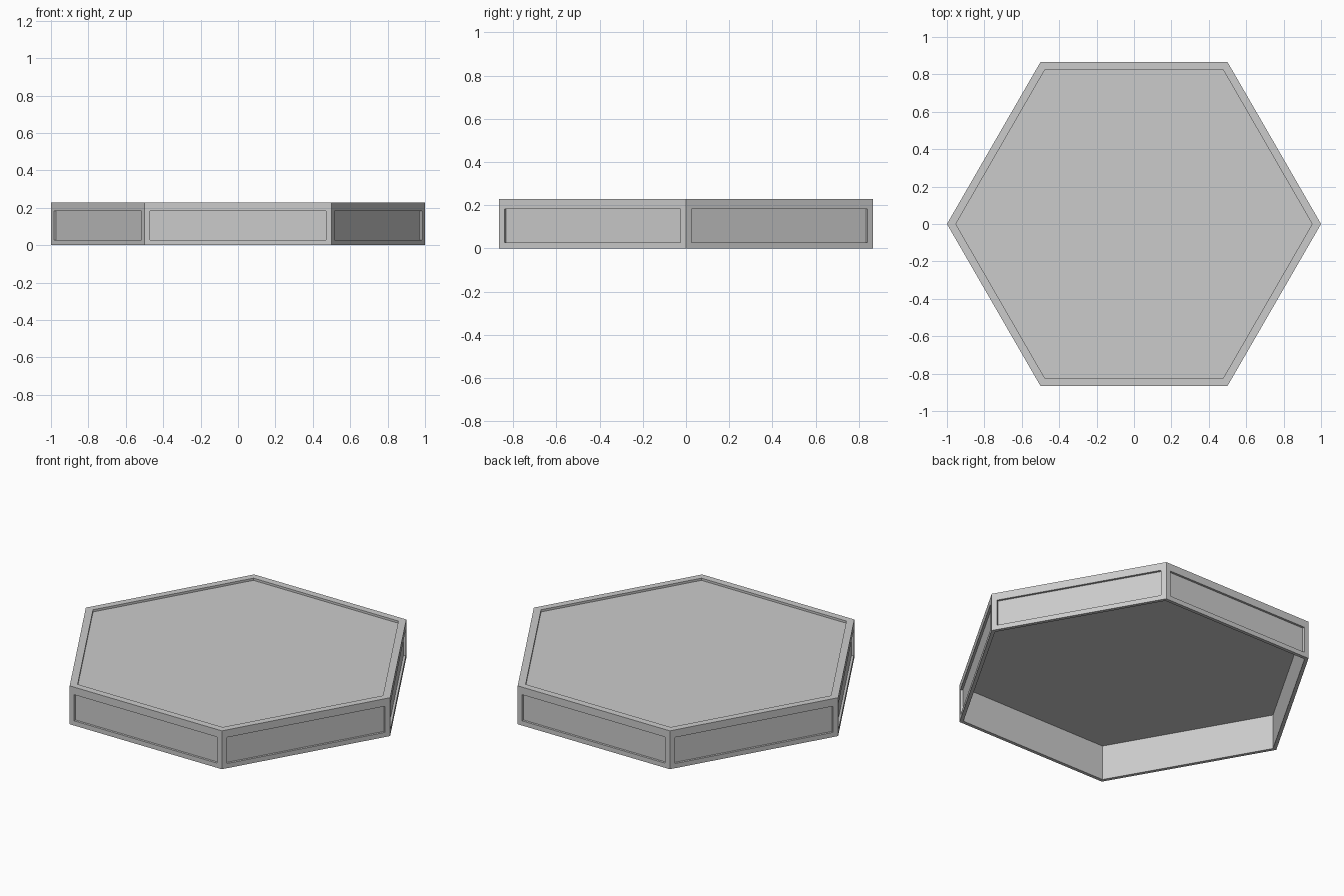
import bpy, bmesh, math
from mathutils import Vector

if "Cube" in bpy.data.objects:
    bpy.data.objects.remove(bpy.data.objects["Cube"])

H = 0.228                 # total height
WALL = 0.02               # shell thickness
DEPTH = 0.013             # depth of the recessed panels
RIM = 0.041               # width of the top border
PZ0, PZ1 = 0.028, 0.183   # side panel bottom and top
SIDE = 0.03               # side panel margin at the corners
C30 = math.cos(math.pi / 6)

bm = bmesh.new()


def hexagon(inset, z):
    r = 1 - inset / C30
    return [bm.verts.new((r * math.cos(i * math.pi / 3), r * math.sin(i * math.pi / 3), z))
            for i in range(6)]


def bridge(a, b):
    n = len(a)
    for i in range(n):
        j = (i + 1) % n
        bm.faces.new((a[i], a[j], b[j], b[i]))


# Top: border ring stepping down to the recessed panel
low, top = hexagon(0, 0), hexagon(0, H)
rim, floor = hexagon(RIM, H), hexagon(RIM, H - DEPTH)
bridge(top, rim)
bridge(rim, floor)
bm.faces.new(floor)

# Underside: thin bottom rim and hollow interior
inner_low, inner_top = hexagon(WALL, 0), hexagon(WALL, H - WALL)
bridge(inner_low, low)
bridge(inner_top, inner_low)
bm.faces.new(inner_top)

# Sides: framed panel recessed into each wall
for i in range(6):
    j = (i + 1) % 6
    a, b = low[i].co.copy(), low[j].co.copy()
    along = (b - a).normalized()
    inward = -((a + b) / 2).normalized() * DEPTH
    pts = [(a + along * SIDE, PZ0), (b - along * SIDE, PZ0),
           (b - along * SIDE, PZ1), (a + along * SIDE, PZ1)]
    frame = [bm.verts.new(p + Vector((0, 0, z))) for p, z in pts]
    panel = [bm.verts.new(v.co + inward) for v in frame]
    bridge([low[i], low[j], top[j], top[i]], frame)
    bridge(frame, panel)
    bm.faces.new(panel)

bmesh.ops.recalc_face_normals(bm, faces=bm.faces[:])
mesh = bpy.data.meshes.new("hexagonal_platform")
bm.to_mesh(mesh)
bm.free()
obj = bpy.data.objects.new("hexagonal_platform", mesh)
bpy.context.collection.objects.link(obj)
